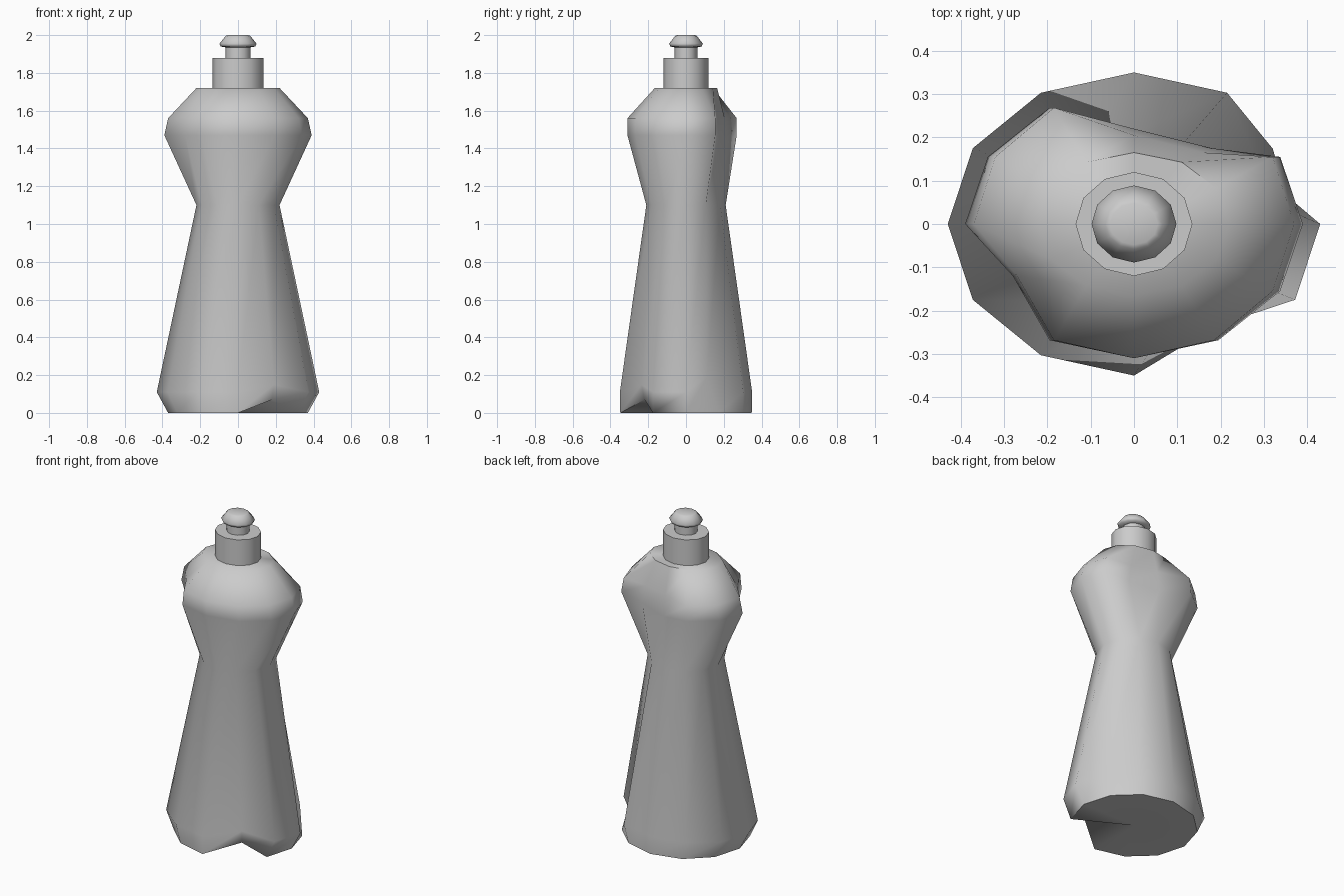
import bpy, bmesh, math

if "Cube" in bpy.data.objects:
    bpy.data.objects.remove(bpy.data.objects["Cube"])

SIDES = 12


def loft(name, rings, moved=None, angle=60):
    """Stack elliptical rings (z, x radius, y radius); moved repositions {(ring, column): point}."""
    moved = moved or {}
    bm = bmesh.new()
    loops = []
    for i, (z, rx, ry) in enumerate(rings):
        loop = []
        for k in range(SIDES):
            a = math.tau * k / SIDES
            co = moved.get((i, k), (rx * math.cos(a), ry * math.sin(a), z))
            loop.append(bm.verts.new(co))
        loops.append(loop)
    for lo, hi in zip(loops, loops[1:]):
        for k in range(SIDES):
            n = (k + 1) % SIDES
            bm.faces.new((lo[k], lo[n], hi[n], hi[k]))
    # fan caps at both ends
    for loop, z in ((loops[0], rings[0][0]), (loops[-1], rings[-1][0])):
        centre = bm.verts.new((0, 0, z))
        for k in range(SIDES):
            bm.faces.new((loop[k], loop[(k + 1) % SIDES], centre))
    bmesh.ops.recalc_face_normals(bm, faces=bm.faces)
    mesh = bpy.data.meshes.new(name)
    bm.to_mesh(mesh)
    bm.free()
    ob = bpy.data.objects.new(name, mesh)
    bpy.context.collection.objects.link(ob)
    bpy.ops.object.select_all(action='DESELECT')
    ob.select_set(True)
    bpy.context.view_layer.objects.active = ob
    bpy.ops.object.shade_smooth_by_angle(angle=math.radians(angle))
    return ob


# squeezed bottle with dents in the base and shoulder
body_rings = [(0, 0.37, 0.348), (0.11, 0.43, 0.35), (1.10, 0.22, 0.21),
              (1.47, 0.39, 0.31), (1.56, 0.37, 0.31), (1.72, 0.22, 0.165)]
dents = {
    (0, 10): (0.18, -0.22, 0.07), (1, 10): (0.19, -0.235, 0.15),   # front base
    (1, 1): (0.30, 0.11, 0.19),                                    # right base
    (3, 7): (-0.28, -0.12, 1.47), (4, 7): (-0.27, -0.12, 1.56),    # front left shoulder
    (3, 2): (0.18, 0.175, 1.45), (4, 2): (0.16, 0.165, 1.56),      # back shoulder
    (3, 3): (0.0, 0.22, 1.43), (4, 3): (0.0, 0.205, 1.56),
}
loft("bottle_body", body_rings, dents)

# screw cap
loft("cap", [(1.70, 0.135, 0.12), (1.88, 0.135, 0.12)], angle=40)

# pull-up spout
loft("spout", [(1.87, 0.066, 0.06), (1.935, 0.066, 0.06), (1.94, 0.092, 0.083),
               (1.955, 0.098, 0.089), (1.995, 0.066, 0.058), (2.0, 0.055, 0.048)])
